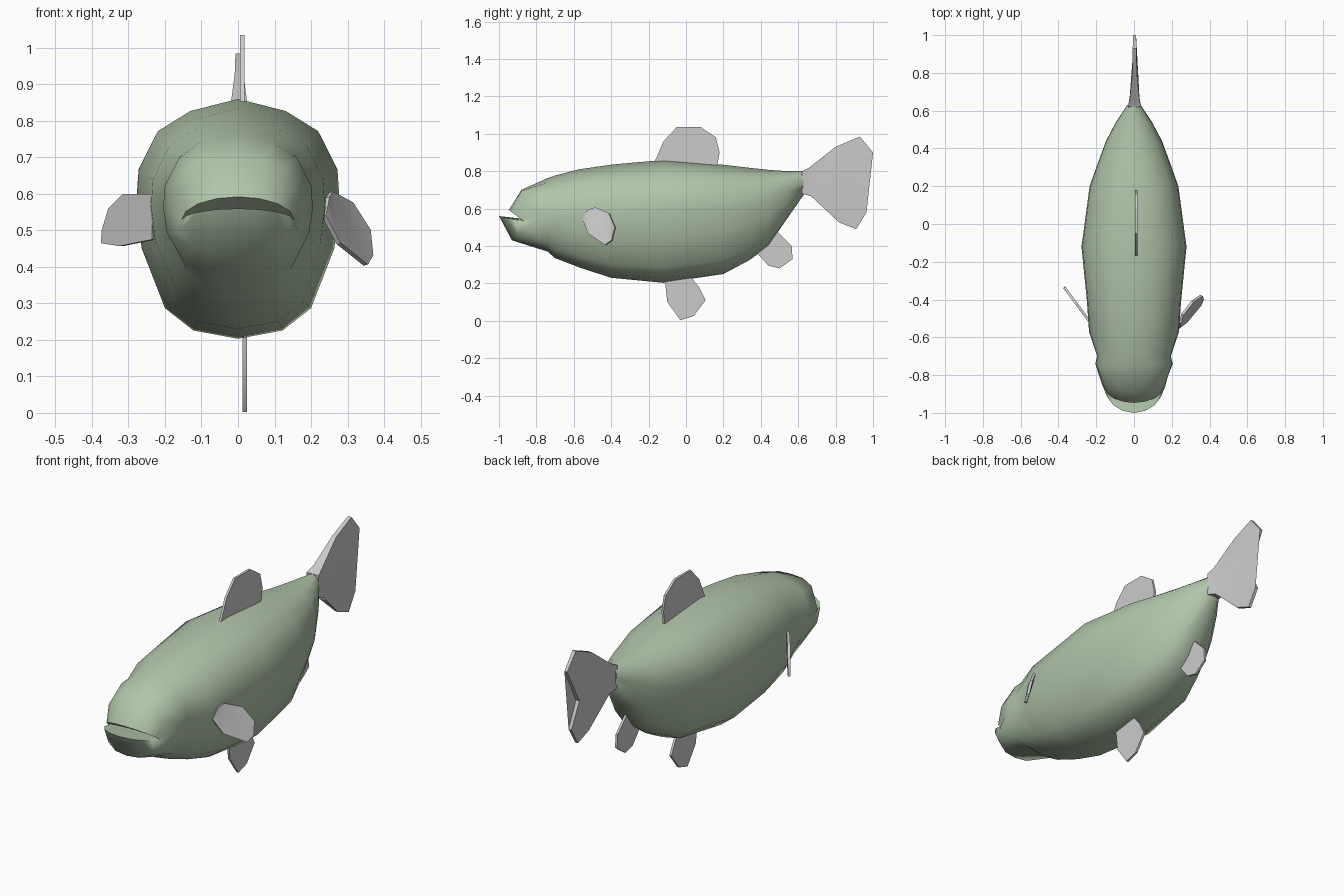
import bpy, bmesh, math
from mathutils import Vector

if "Cube" in bpy.data.objects:
    bpy.data.objects.remove(bpy.data.objects["Cube"])

green = bpy.data.materials.new("scale_green")
green.diffuse_color = (0.44, 0.56, 0.40, 1)
green.use_nodes = True
green.node_tree.nodes["Principled BSDF"].inputs["Base Color"].default_value = green.diffuse_color


def make(name, bm, angle, mat=None):
    bmesh.ops.remove_doubles(bm, verts=bm.verts, dist=0.0005)
    bmesh.ops.recalc_face_normals(bm, faces=bm.faces)
    me = bpy.data.meshes.new(name)
    bm.to_mesh(me)
    bm.free()
    ob = bpy.data.objects.new(name, me)
    bpy.context.collection.objects.link(ob)
    if mat:
        me.materials.append(mat)
    bpy.ops.object.select_all(action='DESELECT')
    ob.select_set(True)
    bpy.context.view_layer.objects.active = ob
    bpy.ops.object.shade_smooth_by_angle(angle=math.radians(angle))
    return ob


def skin(bm, rows, closed):
    # bridge successive rows of points with quads
    vr = [[bm.verts.new(p) for p in r] for r in rows]
    n = len(rows[0])
    for a, b in zip(vr, vr[1:]):
        for i in range(n if closed else n - 1):
            j = (i + 1) % n
            bm.faces.new((a[i], a[j], b[j], b[i]))
    return vr


SECTION = [(0, 1), (.47, .88), (.79, .68), (.98, .3), (1, 0),
           (.95, -.35), (.72, -.78), (.44, -.94), (0, -1)]


def ring(y, top, bot, w, mid):
    half = [(x * w, y, mid + s * ((top - mid) if s > 0 else (mid - bot)))
            for x, s in SECTION]
    return half + [(-x, yy, z) for x, yy, z in half[-2:0:-1]]


def arc(w, centre, side, power=1.0):
    # curved row across the snout, from right corner to left corner
    row = []
    for i in range(9):
        a = (4 - i) / 4 * math.pi / 2
        k = (1 - math.cos(a)) ** power
        row.append((w * math.sin(a), centre[0] + (side[0] - centre[0]) * k,
                    centre[1] + (side[1] - centre[1]) * k))
    return row


# body rings: y, top, bottom, half width, height of widest point
bm = bmesh.new()
rings = [ring(*r) for r in [
    (-.74, .763, .37, .205, .56), (-.70, .777, .335, .195, .56),
    (-.57, .81, .285, .238, .565), (-.40, .835, .23, .25, .57),
    (-.12, .86, .203, .278, .585), (.20, .834, .25, .235, .60),
    (.34, .818, .325, .185, .62), (.44, .807, .40, .148, .64),
    (.54, .80, .545, .095, .69), (.63, .80, .675, .035, .735)]]
body = skin(bm, rings, True)
bm.faces.new(body[-1])

# head: forehead and chin run from the gill ring to the lips
g = rings[0]
over = [g[i] for i in (4, 3, 2, 1, 0, 15, 14, 13, 12)]
under = g[4:13]
cheek, corner = (-.80, .545), (-.86, .527)
upper_lip = arc(.155, (-.947, .592), corner)
lower_lip = arc(.155, (-1.0, .56), corner)
throat = arc(.155, (-.87, .545), corner)
skin(bm, [over, arc(.18, (-.88, .70), cheek, 1.5), upper_lip, throat,
          lower_lip, arc(.18, (-.93, .43), cheek, 1.2), under], False)
make("body", bm, 50, green)


def fin(name, pts, thick):
    # outline extruded both ways along its normal; thick may vary per point
    pts = [Vector(p) for p in pts]
    n = Vector()
    for a, b in zip(pts, pts[1:] + pts[:1]):
        n += a.cross(b)
    n.normalize()
    if not isinstance(thick, list):
        thick = [thick] * len(pts)
    bm = bmesh.new()
    vr = skin(bm, [[p + n * s * t for p, t in zip(pts, thick)]
                   for s in (-1, 1)], True)
    caps = [bm.faces.new(r) for r in vr]
    bmesh.ops.triangulate(bm, faces=caps)
    return make(name, bm, 30)


def flat(x, yz):
    return [(x, y, z) for y, z in yz]


# fins on the centre line
fin("dorsal_fin", flat(.012, [
    (-.17, .845), (-.12, .96), (-.05, 1.035), (.08, 1.035), (.16, .98),
    (.18, .90), (.165, .82), (0, .82)]), .006)
fin("pelvic_fin", flat(.018, [
    (-.115, .23), (-.10, .10), (-.03, .003), (.04, .025), (.105, .11),
    (.07, .18), (.02, .24)]), .006)
fin("anal_fin", flat(.01, [
    (.37, .375), (.44, .295), (.50, .28), (.57, .33), (.565, .40),
    (.49, .475), (.42, .43)]), .006)

# tail, thicker where it meets the body
fin("tail_fin", flat(.003, [
    (.62, .80), (.66, .82), (.80, .93), (.93, .985), (1.0, .90), (.90, .71),
    (.965, .58), (.91, .49), (.82, .525), (.67, .665), (.62, .68)]),
    [.035, .026, .012, .01, .008, .01, .008, .008, .01, .026, .035])

# side fins
fin("right_side_fin", [
    (.235, -.55, .54), (.245, -.525, .59), (.255, -.48, .605),
    (.31, -.41, .575), (.358, -.378, .50), (.365, -.395, .43),
    (.35, -.43, .405), (.275, -.52, .465)], .007)
fin("left_side_fin", [
    (x, -.51 + (-x - .24) * 1.35, z) for x, z in [
        (-.23, .60), (-.31, .60), (-.35, .56), (-.368, .50), (-.37, .465),
        (-.32, .457), (-.23, .475)]], .007)
